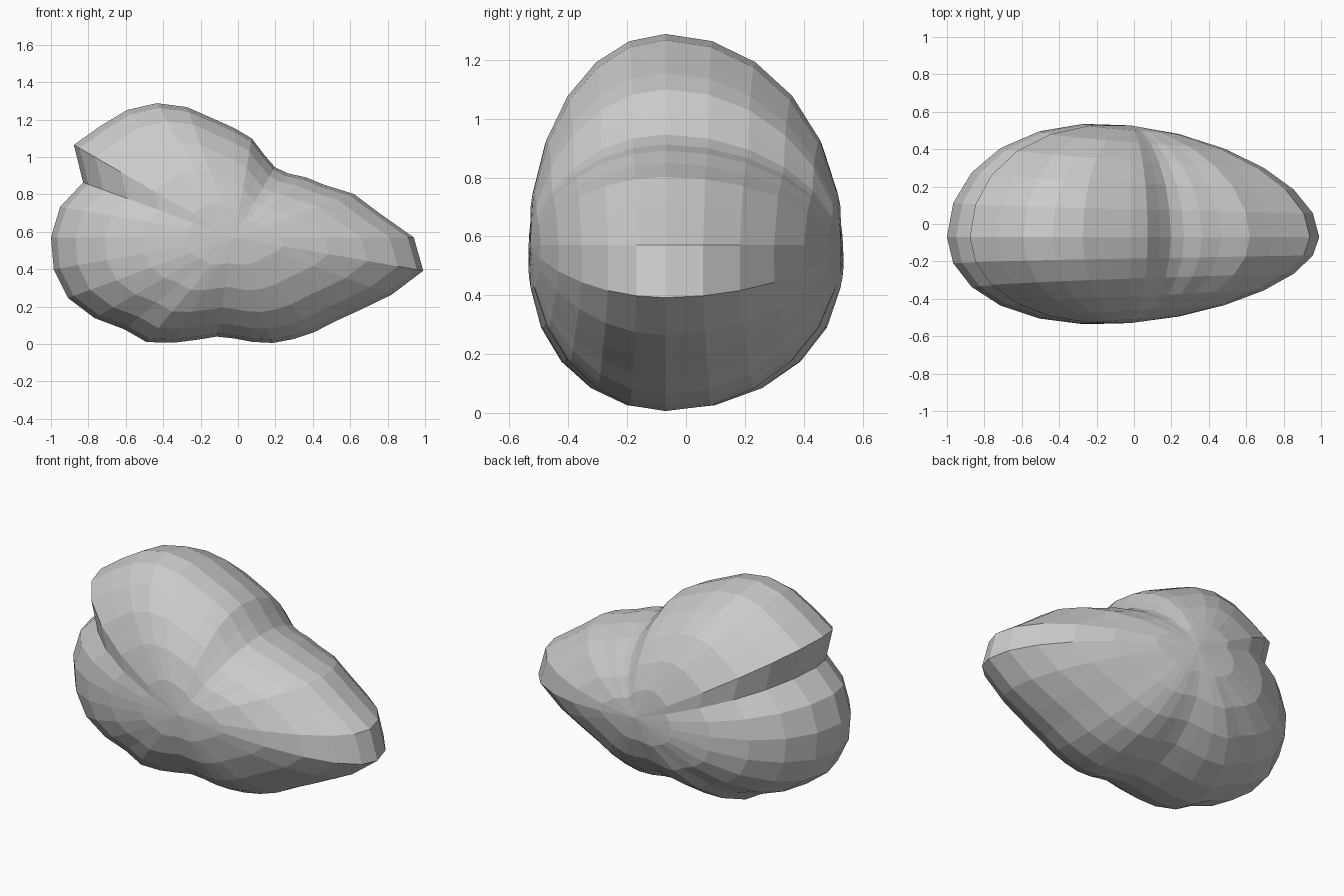
import bpy, bmesh, math

cube = bpy.data.objects.get("Cube")
if cube:
    bpy.data.objects.remove(cube, do_unlink=True)

# Lobed outline: one radius for every 10 degrees around the y axis
RADII = [.96, .78, .68, .56, .50, .447, .434, .47, .538,
         .585, .645, .742, .829, .89, .93, .99, .86, .945,
         .98, .98, .946, .862, .765, .73, .65, .582, .538,
         .54, .567, .60, .628, .662, .70, .776, .895, 1.026]
CENTRE_X, CENTRE_Y, CENTRE_Z = -.02, -.07, .57

grey = bpy.data.materials.new("light_grey")
grey.use_nodes = True
colour = (.6, .6, .6, 1)
grey.diffuse_color = colour
grey.node_tree.nodes["Principled BSDF"].inputs["Base Color"].default_value = colour

# Sphere with its poles turned front to back, reshaped along the outline
bm = bmesh.new()
bmesh.ops.create_uvsphere(bm, u_segments=len(RADII), v_segments=12, radius=1)
for v in bm.verts:
    across, up, depth = v.co.x, v.co.y, -v.co.z
    step = round(math.degrees(math.atan2(up, across)) / 10) % len(RADII)
    x = CENTRE_X + across * RADII[step]
    rise = up * RADII[step]
    # The body narrows towards the tip and is fuller at the back
    width = .595 - .11 * x - .04 * rise
    if depth < 0:
        width *= .77
    v.co = (x, CENTRE_Y + depth * width, CENTRE_Z + rise)
bmesh.ops.recalc_face_normals(bm, faces=bm.faces)

mesh = bpy.data.meshes.new("lobed_body")
bm.to_mesh(mesh)
bm.free()
mesh.materials.append(grey)
body = bpy.data.objects.new("lobed_body", mesh)
bpy.context.collection.objects.link(body)
